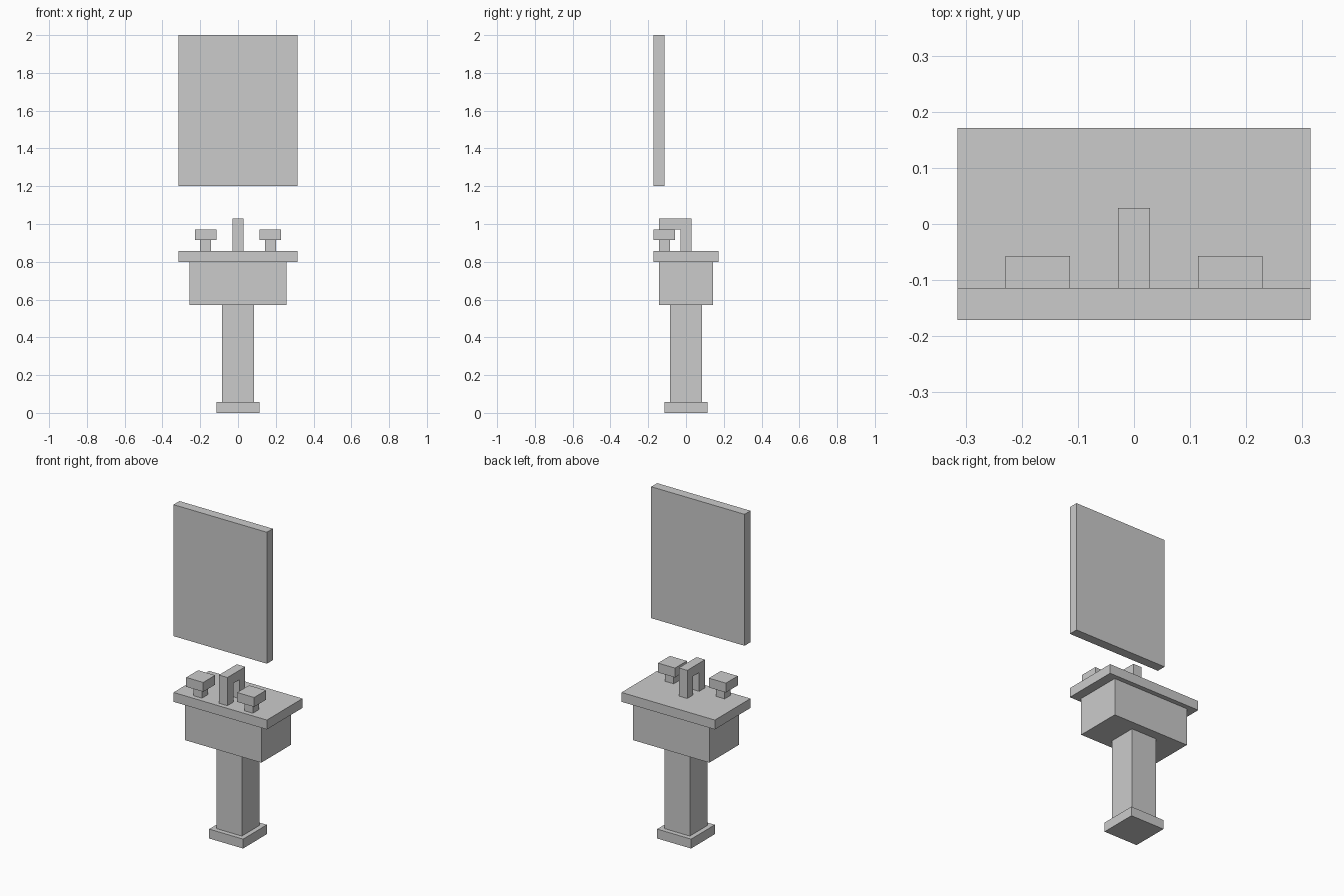
import bpy, bmesh

if "Cube" in bpy.data.objects:
    bpy.data.objects.remove(bpy.data.objects["Cube"])

U = 2 / 35  # modelling grid step


def prism(name, profile, x0, x1):
    """Extrude a (y, z) outline from x0 to x1, in grid steps."""
    bm = bmesh.new()
    face = bm.faces.new([bm.verts.new((x0 * U, y * U, z * U)) for y, z in profile])
    ext = bmesh.ops.extrude_face_region(bm, geom=[face])
    verts = [v for v in ext["geom"] if isinstance(v, bmesh.types.BMVert)]
    bmesh.ops.translate(bm, verts=verts, vec=((x1 - x0) * U, 0, 0))
    bmesh.ops.recalc_face_normals(bm, faces=bm.faces)
    mesh = bpy.data.meshes.new(name)
    bm.to_mesh(mesh)
    bm.free()
    obj = bpy.data.objects.new(name, mesh)
    bpy.context.collection.objects.link(obj)
    return obj


def box(name, x, y, z):
    """Box from (min, max) ranges in grid steps."""
    return prism(name, [(y[0], z[0]), (y[1], z[0]), (y[1], z[1]), (y[0], z[1])], *x)


# Pedestal and basin
box("pedestal_foot", (-2, 2), (-2, 2), (0, 1))
box("pedestal_column", (-1.5, 1.5), (-1.5, 1.5), (1, 10))
box("basin_body", (-4.5, 4.5), (-2.5, 2.5), (10, 14))
box("basin_rim", (-5.5, 5.5), (-3, 3), (14, 15))

# Arched faucet
prism("faucet", [(-2.5, 15), (-1.5, 15), (-1.5, 17), (-0.5, 17),
                 (-0.5, 15), (0.5, 15), (0.5, 18), (-2.5, 18)], -0.5, 0.5)

# Tap handles on both sides
for side, cx in (("left", -3), ("right", 3)):
    box(f"{side}_tap_stem", (cx - 0.5, cx + 0.5), (-2.5, -1.5), (15, 16))
    box(f"{side}_tap_handle", (cx - 1, cx + 1), (-3, -1), (16, 17))

# Wall mirror floating above
box("wall_mirror", (-5.5, 5.5), (-3, -2), (21, 35))
